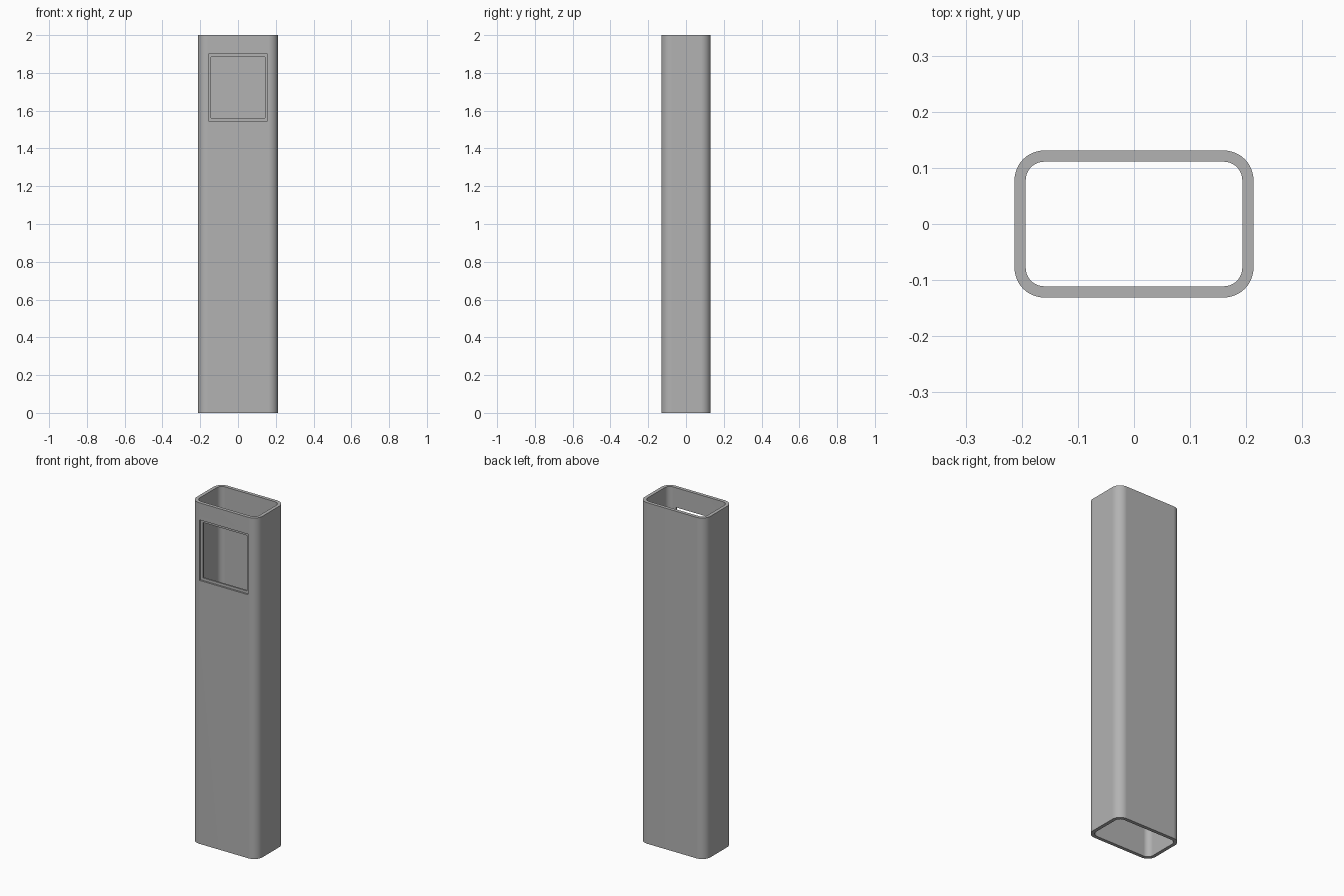
import bpy, bmesh, math
from mathutils import Vector

if "Cube" in bpy.data.objects:
    bpy.data.objects.remove(bpy.data.objects["Cube"])

HALF_X, HALF_Y, HEIGHT = 0.213, 0.131, 2.0
WALL, RADIUS, STEPS = 0.02, 0.053, 12

grey = bpy.data.materials.new("plain grey")
grey.use_nodes = True
color = (0.45, 0.45, 0.45, 1)
grey.diffuse_color = color
grey.node_tree.nodes["Principled BSDF"].inputs["Base Color"].default_value = color


def rounded_rect(inset):
    """Counter-clockwise outline of the tube section, moved inwards by inset."""
    r = RADIUS - inset
    cx, cy = HALF_X - RADIUS, HALF_Y - RADIUS
    points = []
    for i, (sx, sy) in enumerate([(1, 1), (-1, 1), (-1, -1), (1, -1)]):
        for k in range(STEPS + 1):
            a = math.pi / 2 * (i + k / STEPS)
            points.append((sx * cx + r * math.cos(a), sy * cy + r * math.sin(a)))
    return points


def finish(bm, name):
    bmesh.ops.recalc_face_normals(bm, faces=bm.faces)
    mesh = bpy.data.meshes.new(name)
    bm.to_mesh(mesh)
    bm.free()
    obj = bpy.data.objects.new(name, mesh)
    bpy.context.collection.objects.link(obj)
    mesh.materials.append(grey)
    return obj


def box(name, low, high):
    bm = bmesh.new()
    low, high = Vector(low), Vector(high)
    bmesh.ops.create_cube(bm, size=1)
    bmesh.ops.scale(bm, vec=high - low, verts=bm.verts)
    bmesh.ops.translate(bm, vec=(low + high) / 2, verts=bm.verts)
    return finish(bm, name)


# Hollow post, open at both ends
bm = bmesh.new()
loops = [[bm.verts.new((x, y, z)) for x, y in rounded_rect(inset)]
         for inset, z in [(0, 0), (0, HEIGHT), (WALL, HEIGHT), (WALL, 0)]]
for i, ring in enumerate(loops):
    following = loops[(i + 1) % 4]
    for j in range(len(ring)):
        k = (j + 1) % len(ring)
        bm.faces.new((ring[j], ring[k], following[k], following[j]))
post = finish(bm, "post")

# Window in the front wall: a shallow rebate around a through opening
front = -HALF_Y
cutters = [
    box("rebate_cutter", (-0.157, front - 0.1, 1.545), (0.157, front + WALL / 2, 1.9)),
    box("opening_cutter", (-0.142, front - 0.1, 1.56), (0.142, front + 0.06, 1.885)),
]
bpy.context.view_layer.objects.active = post
bpy.ops.object.select_all(action="DESELECT")
post.select_set(True)
for cutter in cutters:
    cutter.hide_render = True
    cut = post.modifiers.new("window", "BOOLEAN")
    cut.operation, cut.solver, cut.object = "DIFFERENCE", "EXACT", cutter
    bpy.ops.object.modifier_apply(modifier=cut.name)
    bpy.data.objects.remove(cutter)

# Smooth corners with flat walls
bpy.ops.object.shade_smooth_by_angle(angle=math.radians(30))
weighted = post.modifiers.new("flat walls", "WEIGHTED_NORMAL")
weighted.keep_sharp = True
